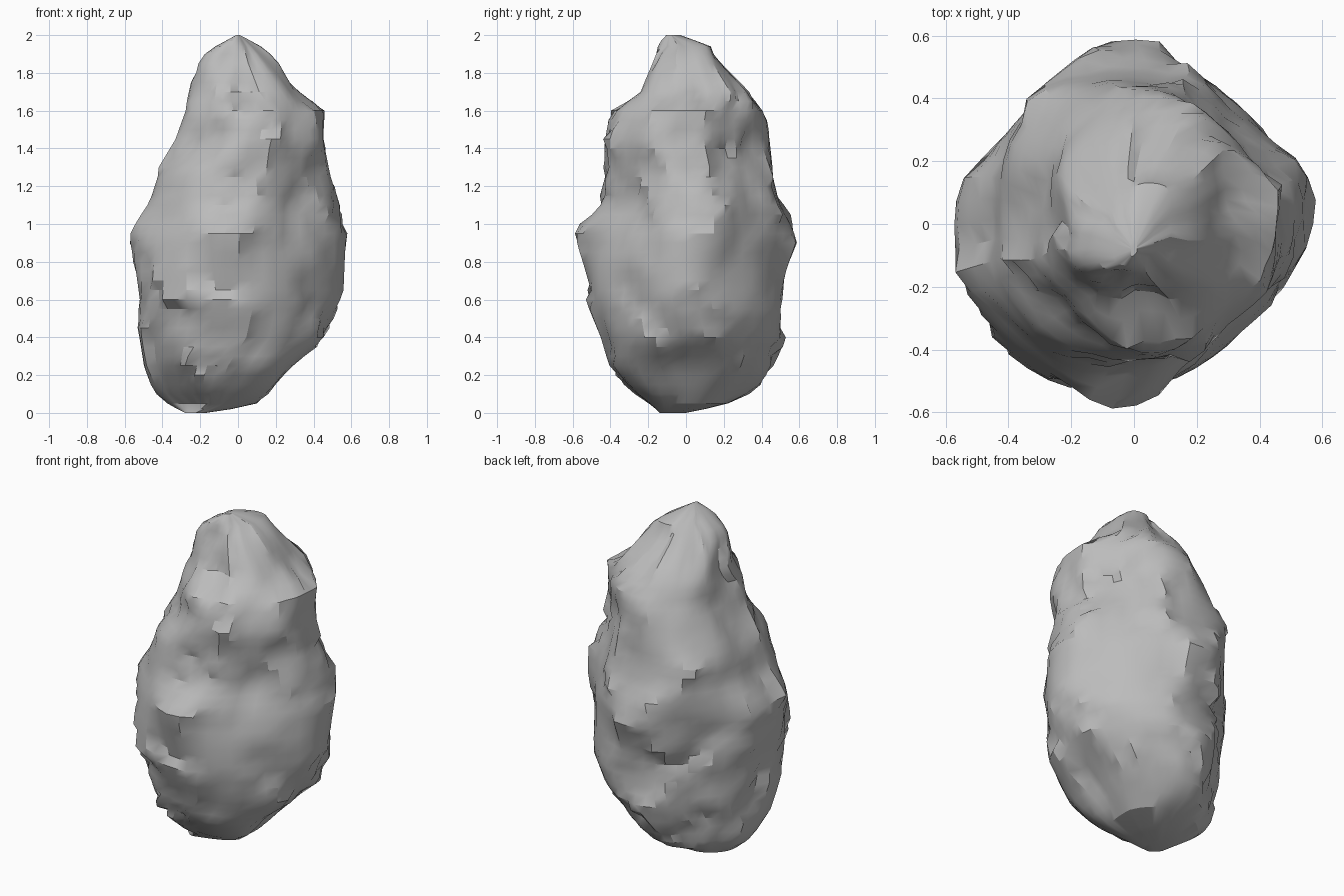
import bpy, bmesh, math, random
from mathutils import Vector

cube = bpy.data.objects.get("Cube")
if cube:
    bpy.data.objects.remove(cube, do_unlink=True)
random.seed(5)

# Outline rings: height, then reach toward +x, and on anticlockwise every 45 degrees
RINGS = [
    (0, -.17, -.13, 0, .19, .28, .26, .14, -.03),
    (.04, .09, .14, .2, .34, .36, .25, .18, .13),
    (.12, .17, .23, .39, .4, .46, .35, .29, .26),
    (.25, .28, .37, .46, .42, .5, .46, .4, .36),
    (.4, .47, .47, .51, .46, .51, .53, .44, .45),
    (.58, .56, .49, .51, .47, .53, .53, .51, .47),
    (.77, .57, .49, .53, .48, .56, .53, .55, .48),
    (.94, .58, .5, .6, .5, .57, .52, .6, .47),
    (1.1, .56, .48, .5, .52, .46, .48, .47, .43),
    (1.26, .49, .43, .46, .51, .42, .44, .43, .41),
    (1.44, .44, .39, .44, .42, .32, .33, .46, .43),
    (1.59, .44, .41, .43, .33, .26, .31, .43, .39),
    (1.68, .32, .38, .34, .3, .24, .27, .24, .33),
    (1.88, .2, .2, .15, .14, .2, .23, .16, .18),
    (1.94, .12, .17, .13, .08, .12, .18, .15, .11),
    (2, .01, -.02, -.03, 0, .01, .08, .12, .07)]
SEGMENTS, STEP, SHARPNESS = 48, 0.05, 12
DIRECTIONS = [Vector((math.cos(i * math.pi / 4), math.sin(i * math.pi / 4))) for i in range(8)]


def ring_at(z):
    for a, b in zip(RINGS, RINGS[1:]):
        if z <= b[0]:
            t = (z - a[0]) / (b[0] - a[0])
            return [p + (q - p) * t for p, q in zip(a[1:], b[1:])]
    return RINGS[-1][1:]


# Chipped slabs: angle, height, depth, sideways tilt, upward tilt, ledge shift
slabs = [(random.uniform(0, math.tau), random.uniform(0, 2), random.uniform(-.02, .018),
          random.uniform(-.12, .12), random.uniform(-.1, .1), random.uniform(-.02, .02))
         for _ in range(130)]


def chip(a, z):
    def offset(slab):
        return ((a - slab[0] + math.pi) % math.tau - math.pi) * .5, z - slab[1]

    def distance(slab):
        across, up = offset(slab)
        return max(abs(across), abs(up) * .75)

    slab = min(slabs, key=distance)
    across, up = offset(slab)
    return slab[2] + slab[3] * across + slab[4] * up, slab[5]


def rock_point(a, z):
    depth, shift = chip(a, z)
    fade = min(1, z / .25, (2 - z) / .35)
    reach = ring_at(z + shift * fade)
    base = ring_at(z)
    centre = Vector(((base[0] - base[4]) / 2, (base[2] - base[6]) / 2))
    ray = Vector((math.cos(a), math.sin(a)))
    # Rounded intersection of the eight side planes
    total = sum((max(0, ray.dot(d)) / max(.01, r - centre.dot(d))) ** SHARPNESS
                for d, r in zip(DIRECTIONS, reach))
    radius = total ** (-1 / SHARPNESS) + depth * fade
    return (centre + ray * radius).to_3d() + Vector((0, 0, z))


# Stacked rings skinned into one stone
bm = bmesh.new()
heights = [0, .02] + [i * STEP for i in range(1, 39)] + [1.94, 1.97, 2]
rows = [[bm.verts.new(rock_point(math.tau * i / SEGMENTS, z)) for i in range(SEGMENTS)]
        for z in heights]
for low, high in zip(rows, rows[1:]):
    for i in range(SEGMENTS):
        j = (i + 1) % SEGMENTS
        bm.faces.new((low[i], low[j], high[j], high[i]))
bm.faces.new(rows[0][::-1])
bm.faces.new(rows[-1])
bmesh.ops.recalc_face_normals(bm, faces=bm.faces)
mesh = bpy.data.meshes.new("rock")
bm.to_mesh(mesh)
bm.free()
rock = bpy.data.objects.new("rock", mesh)
bpy.context.collection.objects.link(rock)

# Plain grey stone
stone = bpy.data.materials.new("grey_stone")
stone.use_nodes = True
stone.diffuse_color = (.5, .5, .5, 1)
stone.node_tree.nodes["Principled BSDF"].inputs["Base Color"].default_value = (.5, .5, .5, 1)
mesh.materials.append(stone)

bpy.context.view_layer.objects.active = rock
rock.select_set(True)
bpy.ops.object.shade_smooth_by_angle(angle=math.radians(28))
